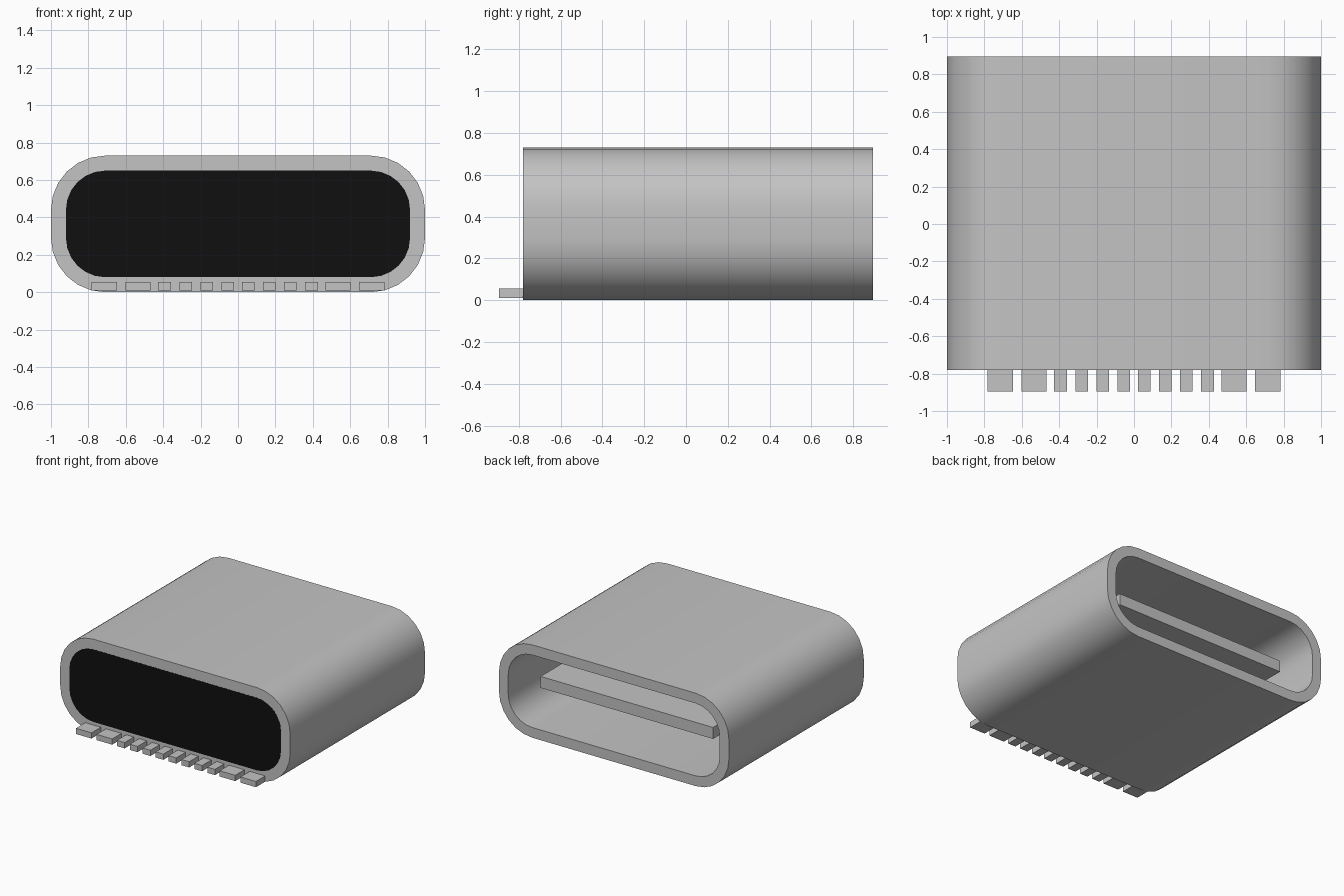
import bpy, bmesh
from math import sin, cos, pi

cube = bpy.data.objects.get("Cube")
if cube:
    bpy.data.objects.remove(cube, do_unlink=True)

MID_Z = 0.365
FRONT, BACK = -0.78, 0.895
INNER = (0.92, 0.285, 0.21)   # half width, half height, corner radius
OUTER = (1.0, 0.365, 0.29)


def material(name, rgb):
    m = bpy.data.materials.new(name)
    m.use_nodes = True
    colour = (*rgb, 1)
    m.diffuse_color = colour
    m.node_tree.nodes["Principled BSDF"].inputs["Base Color"].default_value = colour
    return m


steel = material("grey metal", (0.55, 0.55, 0.55))
black = material("black plastic", (0.005, 0.005, 0.005))


def finish(name, bm, mat, smooth=False):
    bmesh.ops.recalc_face_normals(bm, faces=bm.faces)
    mesh = bpy.data.meshes.new(name)
    bm.to_mesh(mesh)
    bm.free()
    mesh.materials.append(mat)
    ob = bpy.data.objects.new(name, mesh)
    bpy.context.collection.objects.link(ob)
    if smooth:
        bpy.ops.object.select_all(action='DESELECT')
        ob.select_set(True)
        bpy.context.view_layer.objects.active = ob
        bpy.ops.object.shade_smooth_by_angle(angle=pi / 6)
    return ob


def rounded_loop(bm, size, y, steps=6):
    """Ring of vertices around a rounded rectangle in the xz plane."""
    w, h, r = size
    ring = []
    for quarter, (sx, sz) in enumerate([(1, 1), (-1, 1), (-1, -1), (1, -1)]):
        for i in range(steps + 1):
            a = (quarter + i / steps) * pi / 2
            ring.append(bm.verts.new((sx * (w - r) + r * cos(a), y,
                                      MID_Z + sz * (h - r) + r * sin(a))))
    return ring


def bridge(bm, a, b):
    n = len(a)
    for i in range(n):
        j = (i + 1) % n
        bm.faces.new((a[i], a[j], b[j], b[i]))


def box(name, x, y, z, mat):
    bm = bmesh.new()
    bmesh.ops.create_cube(bm, size=1)
    for v in bm.verts:
        for axis, (lo, hi) in enumerate((x, y, z)):
            v.co[axis] = hi if v.co[axis] > 0 else lo
    return finish(name, bm, mat)


# Hollow shell: outer wall, rims and inner wall
bm = bmesh.new()
loops = [rounded_loop(bm, s, y) for s, y in
         ((OUTER, FRONT), (OUTER, BACK), (INNER, BACK), (INNER, FRONT))]
for k in range(4):
    bridge(bm, loops[k], loops[(k + 1) % 4])
finish("shell", bm, steel, smooth=True)

# Plug closing the front of the shell
bm = bmesh.new()
a = rounded_loop(bm, INNER, FRONT - 0.001)
b = rounded_loop(bm, INNER, FRONT + 0.1)
bridge(bm, a, b)
bm.faces.new(a)
bm.faces.new(b)
finish("front_plug", bm, black, smooth=True)

# Tongue inside the opening
box("tongue", (-0.75, 0.75), (FRONT + 0.08, 0.735),
    (MID_Z - 0.045, MID_Z + 0.045), steel)

# Contact pins: narrow ones in the middle, wide pairs outside
pins = [(0.056 + 0.1123 * i, 0.067) for i in range(4)]
pins += [(0.535, 0.135), (0.715, 0.135)]
for side, label in ((1, "left"), (-1, "right")):
    for n, (x, w) in enumerate(pins, 1):
        box(f"pin_{label}_{n}", (side * x - w / 2, side * x + w / 2),
            (-0.895, FRONT + 0.01), (0.01, 0.055), steel)
